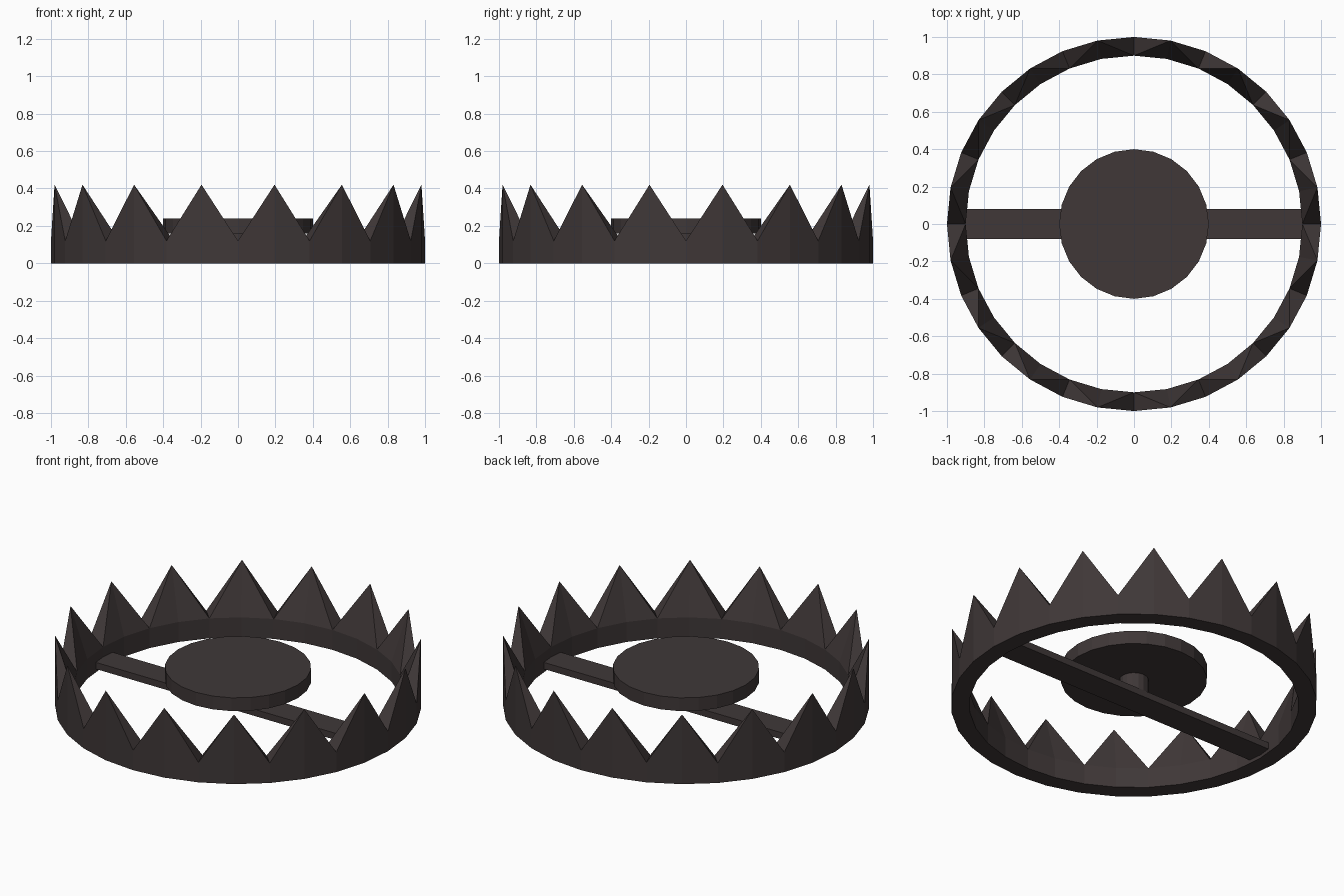
import bpy, bmesh, math

if "Cube" in bpy.data.objects:
    bpy.data.objects.remove(bpy.data.objects["Cube"])

iron = bpy.data.materials.new("dark iron")
iron.diffuse_color = (0.050, 0.039, 0.039, 1)
iron.use_nodes = True
iron.node_tree.nodes["Principled BSDF"].inputs["Base Color"].default_value = iron.diffuse_color


def finish(name, bm):
    bmesh.ops.recalc_face_normals(bm, faces=bm.faces[:])
    me = bpy.data.meshes.new(name)
    bm.to_mesh(me)
    bm.free()
    me.materials.append(iron)
    ob = bpy.data.objects.new(name, me)
    bpy.context.collection.objects.link(ob)
    return ob


def cylinder(name, radius, z0, z1, sides):
    bm = bmesh.new()
    bmesh.ops.create_cone(bm, cap_ends=True, segments=sides, radius1=radius,
                          radius2=radius, depth=z1 - z0)
    bmesh.ops.translate(bm, verts=bm.verts[:], vec=(0, 0, (z0 + z1) / 2))
    return finish(name, bm)


# toothed ring: 32 sides, a pointed tooth over every second corner
N, BAND, TIP = 32, 0.12, 0.42
R_OUT, R_IN = 1.0, 0.9
bm = bmesh.new()


def ring(radius, height):
    return [bm.verts.new((radius * math.cos(2 * math.pi * i / N),
                          radius * math.sin(2 * math.pi * i / N), height(i)))
            for i in range(N)]


out_low = ring(R_OUT, lambda i: 0)
out_top = ring(R_OUT, lambda i: TIP if i % 2 else BAND)
in_low = ring(R_IN, lambda i: 0)
in_top = ring(R_IN, lambda i: BAND)
for i in range(N):
    j = (i + 1) % N
    bm.faces.new((out_low[i], out_low[j], out_top[j], out_top[i]))
    bm.faces.new((in_low[j], in_low[i], in_top[i], in_top[j]))
    bm.faces.new((in_low[i], in_low[j], out_low[j], out_low[i]))
    # tooth flank and sloping inner face
    tip, val = (j, i) if i % 2 == 0 else (i, j)
    bm.faces.new((out_top[val], in_top[val], out_top[tip]))
    bm.faces.new((in_top[val], in_top[tip], out_top[tip]))
finish("toothed_ring", bm)

# cross bar
bm = bmesh.new()
bmesh.ops.create_cube(bm, size=1)
bmesh.ops.scale(bm, verts=bm.verts[:], vec=(1.8, 0.16, 0.04))
bmesh.ops.translate(bm, verts=bm.verts[:], vec=(0, 0, 0.04))
finish("cross_bar", bm)

# trigger plate on its short post
cylinder("post", 0.08, 0.05, 0.17, 16)
cylinder("trigger_plate", 0.4, 0.16, 0.24, 24)
